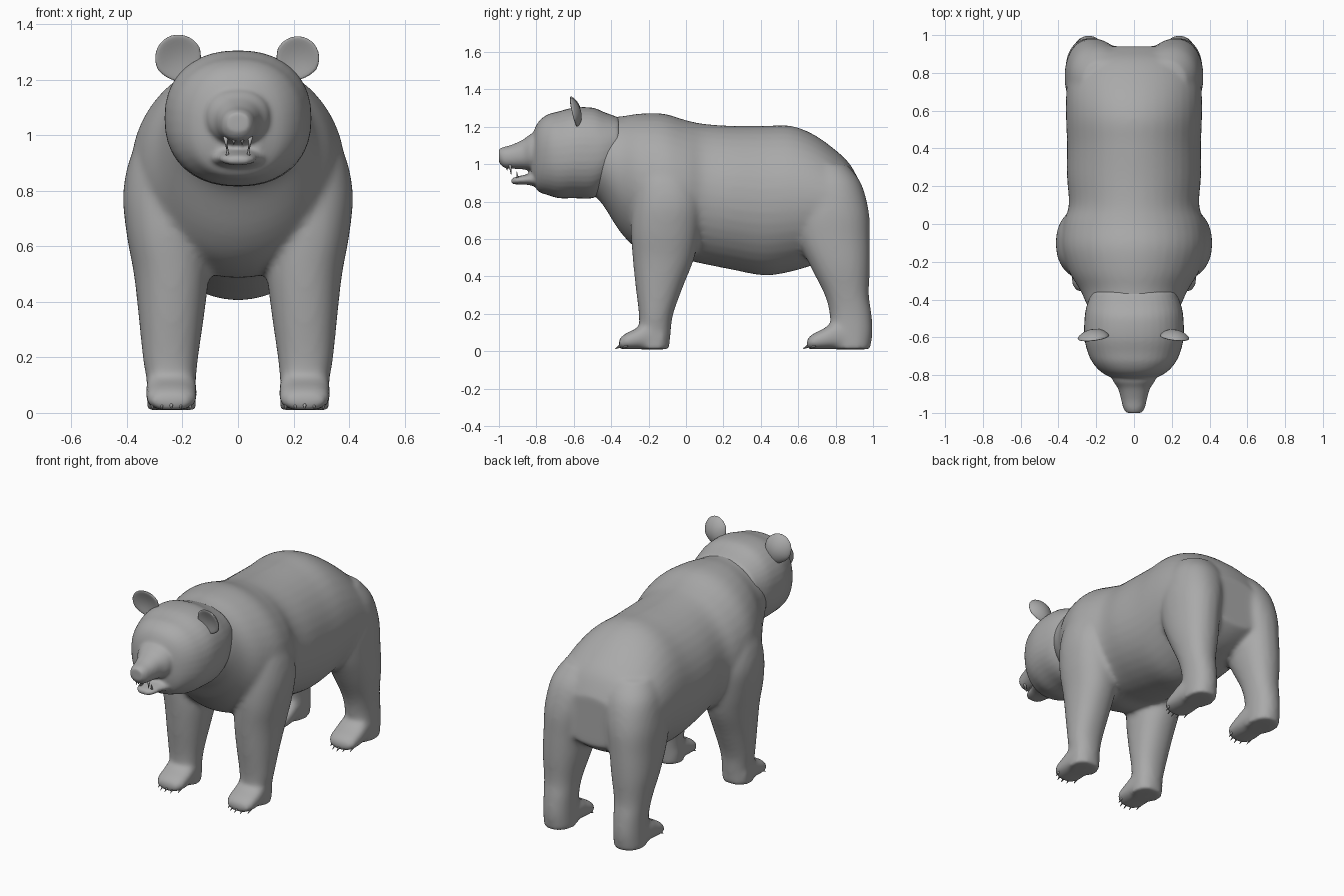
import bpy, bmesh, math
from mathutils import Vector, Matrix

if "Cube" in bpy.data.objects:
    bpy.data.objects.remove(bpy.data.objects["Cube"])

fur = bpy.data.materials.new("grey_fur")
fur.diffuse_color = (0.4, 0.4, 0.4, 1)
fur.use_nodes = True
fur.node_tree.nodes["Principled BSDF"].inputs["Base Color"].default_value = fur.diffuse_color
SIDES = (1, -1)


def catmull(a, b, c, d, t):
    return [0.5 * (2 * q + (r - p) * t + (2 * p - 5 * q + 4 * r - s) * t * t
                   + (3 * q - p - 3 * r + s) * t ** 3) for p, q, r, s in zip(a, b, c, d)]


def loft(bm, rings, axis, power=2.0, side=1, steps=4, n=40):
    """Rings: (position, centre 1, centre 2, radius 1, radius 2), along y or z."""
    pts = [rings[0]] + list(rings) + [rings[-1]]
    fine = [catmull(*pts[i:i + 4], k / steps) for i in range(len(rings) - 1) for k in range(steps)]
    fine.append(rings[-1])
    loops = []
    for pos, c1, c2, r1, r2 in fine:
        loop = []
        for k in range(n):
            a = 2 * math.pi * k / n
            u, v = math.cos(a), math.sin(a)
            p = c1 + r1 * math.copysign(abs(u) ** (2 / power), u)
            q = c2 + r2 * math.copysign(abs(v) ** (2 / power), v)
            co = (p * side, pos, q) if axis == "y" else (p * side, q, pos)
            loop.append(bm.verts.new(co))
        loops.append(loop)
    faces = [bm.faces.new(loops[0]), bm.faces.new(loops[-1])]
    for a, b in zip(loops, loops[1:]):
        for k in range(n):
            j = (k + 1) % n
            faces.append(bm.faces.new((a[k], a[j], b[j], b[k])))
    bmesh.ops.recalc_face_normals(bm, faces=faces)


def finish(name, bm, voxel=0, smooth=0):
    me = bpy.data.meshes.new(name)
    bm.to_mesh(me)
    bm.free()
    me.materials.append(fur)
    for p in me.polygons:
        p.use_smooth = True
    ob = bpy.data.objects.new(name, me)
    bpy.context.collection.objects.link(ob)
    if voxel:
        m = ob.modifiers.new("fuse", "REMESH")
        m.mode, m.voxel_size, m.use_smooth_shade = "VOXEL", voxel, True
        s = ob.modifiers.new("soften", "SMOOTH")
        s.factor, s.iterations = 0.5, smooth
    return ob


def cone(bm, base, tip, radius):
    base, tip = Vector(base), Vector(tip)
    d = tip - base
    rot = d.to_track_quat("Z", "Y").to_matrix().to_4x4()
    bmesh.ops.create_cone(bm, cap_ends=True, segments=8, radius1=radius, radius2=0.001,
                          depth=d.length, matrix=Matrix.Translation((base + tip) / 2) @ rot)


# Torso, legs and paws fused into one skin
bm = bmesh.new()
torso = [(-.52, 0, 1.04, .2, .19), (-.45, 0, 1.02, .24, .23), (-.35, 0, .945, .285, .31),
         (-.25, 0, .905, .345, .365), (-.12, 0, .88, .385, .39), (0, 0, .86, .375, .375),
         (.1, 0, .84, .345, .375), (.25, 0, .82, .355, .385), (.42, 0, .805, .355, .4),
         (.56, 0, .815, .36, .39), (.68, 0, .81, .36, .35), (.8, 0, .785, .35, .29),
         (.88, 0, .765, .31, .23), (.94, 0, .73, .23, .15)]
front_leg = [(.01, .24, -.17, .09, .08), (.1, .24, -.167, .088, .085), (.2, .243, -.16, .1, .092),
             (.35, .24, -.142, .118, .128), (.5, .24, -.12, .135, .165), (.65, .255, -.11, .147, .185),
             (.8, .25, -.1, .163, .19), (.95, .21, -.11, .165, .17), (1.1, .15, -.12, .12, .13)]
hind_leg = [(.01, .24, .885, .088, .1), (.1, .24, .885, .088, .112), (.2, .24, .88, .09, .112),
            (.3, .24, .86, .1, .118), (.45, .235, .825, .125, .158), (.6, .225, .79, .14, .193),
            (.75, .21, .775, .155, .202), (.9, .185, .77, .152, .165), (1., .16, .73, .12, .13)]
paw = [(-.36, .24, .037, .055, .025), (-.33, .24, .05, .085, .04), (-.27, .24, .065, .092, .055),
       (-.2, .24, .085, .09, .075), (-.12, .24, .07, .085, .06)]
HIND_SHIFT = 1.005
loft(bm, torso, "y")
for s in SIDES:
    loft(bm, front_leg, "z", 2.2, s)
    loft(bm, hind_leg, "z", 2.2, s)
    for dy in (0, HIND_SHIFT):
        loft(bm, [(r[0] + dy, *r[1:]) for r in paw], "y", 2.6, s)
finish("body", bm, 0.014, 10)

# Head: skull, muzzle and lower jaw
bm = bmesh.new()
skull = [(-.825, 0, 1.03, .09, .12), (-.79, 0, 1.04, .165, .185), (-.74, 0, 1.05, .215, .215),
         (-.68, 0, 1.05, .245, .232), (-.6, 0, 1.06, .263, .242), (-.5, 0, 1.06, .262, .242),
         (-.43, 0, 1.07, .25, .205), (-.36, 0, 1.1, .22, .15)]
muzzle = [(-1., 0, 1.045, .04, .035), (-.975, 0, 1.037, .057, .055), (-.93, 0, 1.04, .068, .064),
          (-.87, 0, 1.052, .085, .08), (-.82, 0, 1.065, .115, .1), (-.72, 0, 1.07, .13, .11)]
jaw = [(-.935, 0, .908, .03, .014), (-.91, 0, .912, .058, .02), (-.85, 0, .918, .075, .028),
       (-.8, 0, .92, .1, .04), (-.7, 0, .93, .12, .06)]
loft(bm, skull, "y", 2.25)
loft(bm, muzzle, "y", 2.2)
loft(bm, jaw, "y", 2.2)
finish("head", bm, 0.009, 6)

# Cupped round ears
for s, name, size in ((1, "left_ear", .95), (-1, "right_ear", 1.02)):
    bm = bmesh.new()
    bmesh.ops.create_uvsphere(bm, u_segments=24, v_segments=16, radius=1)
    for v in bm.verts:
        x, y, z = v.co
        cup = .026 * max(0, 1 - x * x - z * z)
        narrow = 1 if z > 0 else 1 + .2 * z
        v.co = (.083 * x * narrow, (.02 * y + cup) if y < 0 else (.018 * y + cup * .8), .088 * z)
    place = (Matrix.Translation((.213 * s, -.597, 1.275)) @ Matrix.Rotation(math.radians(28 * s), 4, "Y")
             @ Matrix.Rotation(math.radians(14), 4, "X") @ Matrix.Scale(size, 4))
    bmesh.ops.transform(bm, matrix=place, verts=bm.verts)
    finish(name, bm)

# Five claws on each paw
bm = bmesh.new()
for s in SIDES:
    for dy in (0, HIND_SHIFT):
        for k in range(-2, 3):
            x, y = s * (.24 + k * .034), -.335 + dy + .009 * k * k
            cone(bm, (x, y, .04), (x, y - .045, .013), .011)
finish("claws", bm)

# Fangs and small front teeth
bm = bmesh.new()
for s in SIDES:
    cone(bm, (s * .045, -.94, .995), (s * .04, -.935, .945), .009)
    cone(bm, (s * .038, -.9, .92), (s * .038, -.905, .96), .008)
    cone(bm, (s * .015, -.96, .99), (s * .015, -.955, .965), .009)
finish("teeth", bm)
